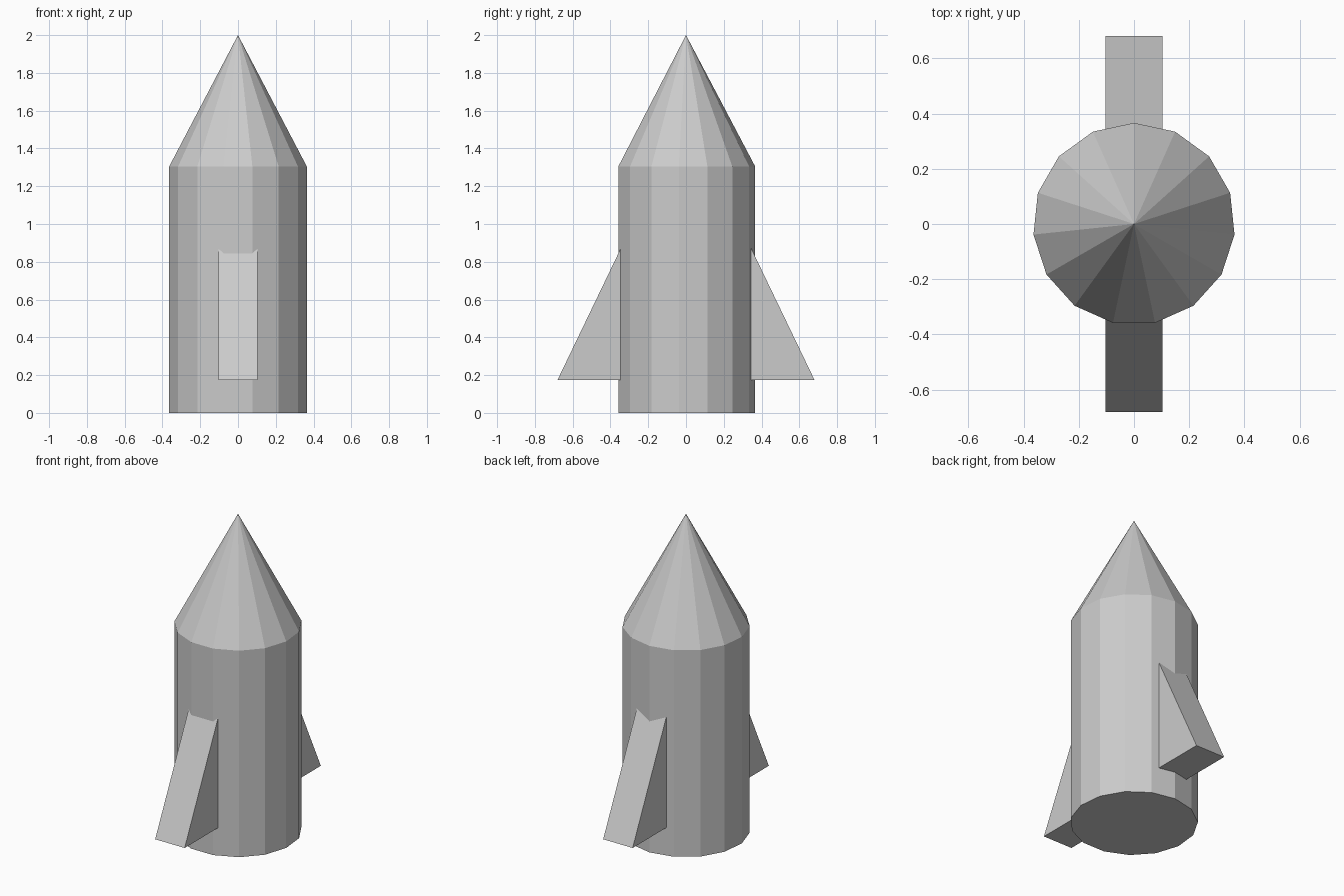
import bpy
import bmesh
from math import sin, cos, radians

SIDES = 15
RADIUS = 0.366
SHOULDER = 1.305
TIP = 2.0

default = bpy.data.objects.get("Cube")
if default:
    bpy.data.objects.remove(default, do_unlink=True)

# Single plain grey
grey = bpy.data.materials.new("light_grey")
grey.use_nodes = True
colour = (0.6, 0.6, 0.6, 1)
grey.diffuse_color = colour
grey.node_tree.nodes["Principled BSDF"].inputs["Base Color"].default_value = colour


def finish(name, bm):
    bmesh.ops.recalc_face_normals(bm, faces=bm.faces[:])
    mesh = bpy.data.meshes.new(name)
    bm.to_mesh(mesh)
    bm.free()
    mesh.materials.append(grey)
    obj = bpy.data.objects.new(name, mesh)
    bpy.context.collection.objects.link(obj)
    return obj


def ring(bm, z):
    # One corner of the polygon points straight to the back
    step = radians(360 / SIDES)
    return [bm.verts.new((RADIUS * sin(i * step), RADIUS * cos(i * step), z))
            for i in range(SIDES)]


# Body: faceted tube with a closed bottom and top
bm = bmesh.new()
low, high = ring(bm, 0), ring(bm, SHOULDER)
bm.faces.new(low)
bm.faces.new(high)
for i in range(SIDES):
    j = (i + 1) % SIDES
    bm.faces.new((low[i], low[j], high[j], high[i]))
finish("body", bm)

# Nose: faceted cone meeting the body edge to edge
bm = bmesh.new()
base = ring(bm, SHOULDER)
tip = bm.verts.new((0, 0, TIP))
for i in range(SIDES):
    bm.faces.new((base[i], base[(i + 1) % SIDES], tip))
bm.faces.new(base)
finish("nose_cone", bm)


# Fins: thick triangular wedges, front and back
def fin(name, side):
    half = 0.103
    profile = [(0.68, 0.175), (0.30, 0.175), (0.30, 0.965)]
    bm = bmesh.new()
    left, right = [[bm.verts.new((x, side * y, z)) for y, z in profile]
                   for x in (half, -half)]
    bm.faces.new(left)
    bm.faces.new(right)
    for i in range(3):
        j = (i + 1) % 3
        bm.faces.new((left[i], left[j], right[j], right[i]))
    finish(name, bm)


fin("front_fin", -1)
fin("back_fin", 1)
